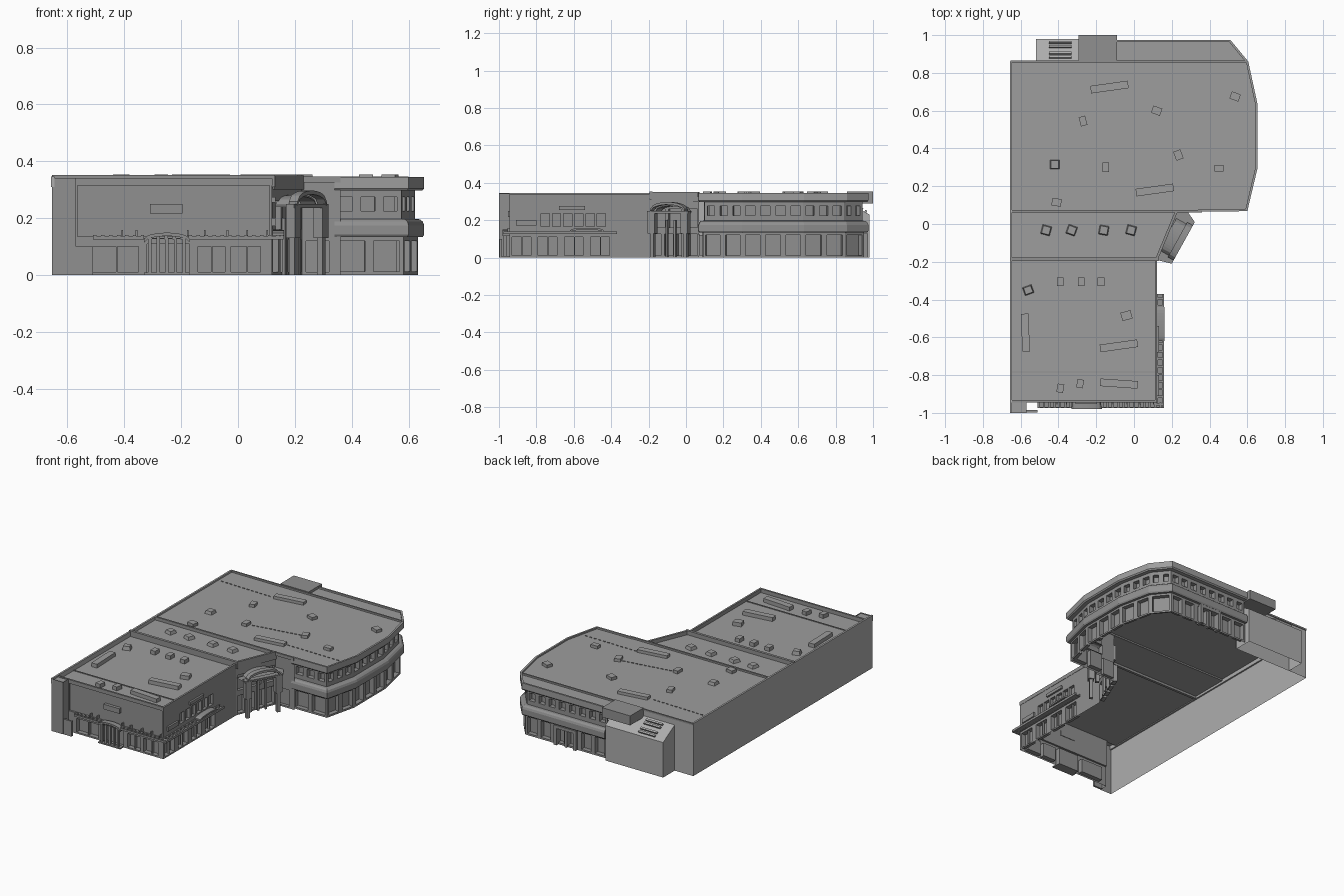
import bpy, bmesh, math
from mathutils import Vector, Matrix

if "Cube" in bpy.data.objects:
    bpy.data.objects.remove(bpy.data.objects["Cube"])


def make(name, verts, faces):
    me = bpy.data.meshes.new(name)
    me.from_pydata([tuple(v) for v in verts], [], faces)
    ob = bpy.data.objects.new(name, me)
    bpy.context.collection.objects.link(ob)
    return ob


def boxes(name, items):
    """Each item: (cx, cy, z0, w, d, h, rotation degrees, top taper)."""
    V, F = [], []
    for cx, cy, z0, w, d, h, rot, taper in items:
        m = Matrix.Translation((cx, cy, z0)) @ Matrix.Rotation(math.radians(rot), 4, 'Z')
        i = len(V)
        for z, k in ((0, .5), (h, .5 * taper)):
            V += [m @ Vector((sx * w * k, sy * d * k, z)) for sx, sy in ((-1, -1), (1, -1), (1, 1), (-1, 1))]
        F += [(i + 3, i + 2, i + 1, i), (i + 4, i + 5, i + 6, i + 7)]
        F += [(i + k, i + (k + 1) % 4, i + 4 + (k + 1) % 4, i + 4 + k) for k in range(4)]
    return make(name, V, F)


def span(x0, x1, y0, y1, z0, z1):
    return ((x0 + x1) / 2, (y0 + y1) / 2, z0, x1 - x0, y1 - y0, z1 - z0, 0, 1)


def facade(name, p0, p1, z0, z1, wins=()):
    """Wall sheet, interior on the left; wins: (u0, u1, z0, z1, depth) recesses."""
    p0, p1 = Vector(p0), Vector(p1)
    d = (p1 - p0).normalized()
    n = Vector((d.y, -d.x))
    us = sorted({0, (p1 - p0).length, *[w[0] for w in wins], *[w[1] for w in wins]})
    zs = sorted({z0, z1, *[w[2] for w in wins], *[w[3] for w in wins]})
    V, F = [], []

    def quad(*pts):
        i = len(V)
        for u, z, dep in pts:
            q = p0 + d * u - n * dep
            V.append((q.x, q.y, z))
        F.append((i, i + 1, i + 2, i + 3))
    for a, b in zip(us, us[1:]):
        for c, e in zip(zs, zs[1:]):
            um, zm = (a + b) / 2, (c + e) / 2
            if not any(w[0] < um < w[1] and w[2] < zm < w[3] for w in wins):
                quad((a, c, 0), (b, c, 0), (b, e, 0), (a, e, 0))
    for a, b, c, e, k in wins:
        quad((a, c, k), (b, c, k), (b, e, k), (a, e, k))
        ring = [(a, c), (b, c), (b, e), (a, e)]
        for (u, z), (s, t) in zip(ring, ring[1:] + ring[:1]):
            quad((u, z, 0), (s, t, 0), (s, t, k), (u, z, k))
    return make(name, V, F)


def row(length, n, z0, z1, depth, gap=.02):
    s = length / n
    return [(i * s + gap / 2, (i + 1) * s - gap / 2, z0, z1, depth) for i in range(n)]


def offset(path, dist):
    """Mitred offset of an open path, positive = outward."""
    P = [Vector(p) for p in path]
    N = [Vector(((b - a).y, -(b - a).x)).normalized() for a, b in zip(P, P[1:])]
    out = []
    for i, p in enumerate(P):
        a, b = N[max(i - 1, 0)], N[min(i, len(N) - 1)]
        m = (a + b).normalized()
        out.append(p + m * dist / m.dot(a))
    return out


def sweep(name, path, profile):
    rails = [[(q.x, q.y, z) for q in offset(path, o)] for o, z in profile]
    k = len(path)
    F = [(j * k + i, j * k + i + 1, (j + 1) * k + i + 1, (j + 1) * k + i)
         for j in range(len(rails) - 1) for i in range(k - 1)]
    F += [tuple(j * k + e for j in range(len(rails))) for e in (0, k - 1)]
    return make(name, sum(rails, []), F)


def arch(name, p0, p1, back, z, rise, thick, n=12):
    """Curved slab between two points, extruded by the vector back."""
    p0, p1, back = Vector(p0), Vector(p1), Vector(back)
    V = []
    for i in range(n + 1):
        t = i / n
        h = z + rise * math.sqrt(max(0, 1 - (2 * t - 1) ** 2))
        a = p0.lerp(p1, t)
        b = a + back
        V += [(a.x, a.y, h), (a.x, a.y, h + thick), (b.x, b.y, h + thick), (b.x, b.y, h)]
    F = [(4 * i + k, 4 * i + (k + 1) % 4, 4 * i + 4 + (k + 1) % 4, 4 * i + 4 + k)
         for i in range(n) for k in range(4)]
    return make(name, V, F + [(0, 1, 2, 3), (4 * n, 4 * n + 1, 4 * n + 2, 4 * n + 3)])


def sheet(name, pts, z):
    return make(name, [(p[0], p[1], z) for p in pts], [tuple(range(len(pts)))])


# Rear wing: faceted curved outline with fascia, bulging band and glazing
outline = [(.34, .065), (.6, .068), (.655, .3), (.655, .63), (.605, .86), (.51, .975), (-.09, .975)]
sweep("roof_fascia", outline, [(-.04, .297), (-.006, .297), (0, .305), (0, .345), (-.012, .345), (-.012, .335)])
sweep("floor_band", outline, [(-.04, .133), (-.006, .133), (0, .142), (0, .175), (-.005, .188), (-.015, .196), (-.04, .198)])
for label, off, z0, z1, w0, w1, step in (("lower", -.022, 0, .135, .012, .12, .1), ("upper", -.032, .195, .298, .225, .275, .075)):
    pts = offset(outline, off)
    for a, b in zip(pts, pts[1:]):
        L = (b - a).length
        facade(label + "_glazing", a, b, z0, z1, row(L, max(1, round(L / step)), w0, w1, .03, .03))
facade("inner_corner_wall", (.22, .07), (.36, .07), 0, .345, [(.02, .1, .01, .12, .02)])
sheet("rear_roof", [(-.655, .07), (.34, .07)] + offset(outline, -.012)[1:] + [(-.09, .86), (-.655, .86)], .335)
boxes("rear_parapets", [span(-.655, .36, .062, .074, .325, .346), span(-.655, .6, .855, .865, .335, .346)])
boxes("rear_porch", [span(.12, .14, .93, .972, 0, .13), span(.26, .28, .93, .972, 0, .13),
                     span(.12, .28, .93, .972, .11, .13), span(.19, .205, .93, .965, 0, .11)])

# Side and back walls
facade("left_wall", (-.655, .86), (-.655, -1), 0, .344)
facade("back_wall", (-.09, .86), (-.655, .86), 0, .344)
boxes("left_parapet", [span(-.657, -.645, -1, .86, .31, .346)])

# Service block with sloped roof and grilles, plus stair head
make("service_block", [(x, y, z) for x in (-.52, -.1) for y, z in ((.86, 0), (.98, 0), (.98, .23), (.86, .3))],
     [(0, 1, 2, 3), (4, 5, 6, 7), (1, 2, 6, 5), (2, 3, 7, 6)])
boxes("stair_head", [span(-.295, -.09, .86, 1, .29, .352)])
grilles = boxes("service_grilles", [(-.39, y, 0, .12, .012, .012, 0, 1) for y in (-.045, -.02, .02, .045)])
grilles.matrix_world = Matrix.Translation((0, .92, .265)) @ Matrix.Rotation(-.528, 4, 'X')

# Front wing walls
F0 = -.945
facade("front_wall", (-.57, F0), (.12, F0), 0, .338,
       [(.06, .22, .01, .1, .03), (.25, .4, 0, .11, .03), (.43, .525, .01, .1, .03), (.545, .65, .01, .1, .03),
        (.005, .68, .135, .325, .012)])
side = [(y - F0, y + .1 - F0, .01, .11, .03) for y in (-.93, -.79, -.65, -.51)]
side += [(y - F0, y + .045 - F0, .165, .235, .02) for y in (-.775, -.715, -.655, -.595, -.535, -.475)]
facade("front_wing_side", (.12, F0), (.12, -.19), 0, .338, side)
facade("corner_pier_front", (-.655, -1), (-.57, -1), 0, .342)
facade("corner_pier_side", (-.57, -1), (-.57, F0), 0, .342)
boxes("corner_low_wall", [span(-.57, -.51, -.998, -.985, 0, .1)])
sheet("corner_pier_roof", [(-.655, -1), (-.57, -1), (-.57, F0), (-.655, F0)], .335)
sheet("front_roof", [(-.655, F0), (.12, F0), (.12, -.18), (-.655, -.18)], .315)
boxes("front_parapets", [span(-.655, .12, F0, F0 + .012, .315, .34), span(.11, .122, F0, -.19, .315, .34),
                         span(-.655, .12, -.785, -.78, .315, .32)])
boxes("wall_panels", [span(-.31, -.195, F0 - .008, F0 + .015, .217, .25), span(.12, .132, -.68, -.54, .255, .275),
                      span(.12, .132, -.91, -.8, .172, .2)])
boxes("window_mullions", [span(.1, .115, y, y + .006, .01, .11) for y in (-.88, -.74, -.6, -.46)] +
      [span(x, x + .006, F0 + .005, F0 + .025, .01, .1) for x in (-.43, -.095, .03)])

# Trellis canopy round the front wing
tr = [span(-.51, -.33, -.975, -.968, .125, .138), span(-.17, .16, -.975, -.968, .125, .138),
      span(.15, .16, -.975, -.37, .125, .14), span(.12, .127, F0, -.37, .125, .14)]
tr += [span(x, x + .012, -.97, F0, .125, .14) for x in [-.51 + .028 * i for i in range(24)]]
tr += [span(.12, .155, y, y + .012, .128, .14) for y in [-.96 + .04 * i for i in range(15)]]
tr += [span(-.51, .155, -.968, F0, .126, .13), span(.12, .155, -.96, -.37, .126, .13)]
tr += [span(x, x + .006, F0 - .01, F0 + .012, .138, .158) for x in (-.41, -.36, -.18, -.12, -.04, .03, .1)]
boxes("trellis_canopy", tr)
arch("side_canopy_arch", (.162, -.62), (.162, -.44), (-.04, 0), .137, .012, .01)

# Front entry
arch("entry_arch", (-.33, -.98), (-.17, -.98), (.0, .035), .115, .022, .012)
boxes("entry_columns", [span(x - .006, x + .006, -.975, -.96, 0, .13) for x in (-.31, -.28, -.25, -.22, -.19)] +
      [span(-.33, -.17, -.98, F0, 0, .008)])

# Middle link
facade("link_wall", (.12, -.19), (.225, .07), 0, .346,
       row(.28, 4, .01, .125, .03) + row(.28, 3, .16, .26, .02))
sheet("link_roof", [(-.655, -.18), (.125, -.18), (.225, .07), (-.655, .07)], .325)
boxes("link_parapet", [span(-.655, .13, -.195, -.178, .31, .352), (.174, -.055, .3, .27, .014, .05, 67.5, 1)])

# Angled entrance portal, joined to the link by a ceiling
A, B = Vector((.2, -.21)), Vector((.322, .01))
inward = Vector((-(B - A).y, (B - A).x)).normalized()
ang = math.degrees(math.atan2((B - A).y, (B - A).x))
pil = []
for t in (.1, .9):
    c = A.lerp(B, t) + inward * .02
    pil += [(c.x, c.y, 0, .022, .022, .14, ang, 1), (c.x, c.y, .13, .042, .036, .12, ang, 1)]
for t in (.3, .5, .7):
    c = A.lerp(B, t) + inward * .085
    pil.append((c.x, c.y, 0, .012, .012, .2, ang, 1))
c = A.lerp(B, .5) + inward * .02
pil.append((c.x, c.y, .235, .25, .034, .014, ang, 1))
boxes("portal_pillars", pil)
arch("portal_arch", A.lerp(B, .08), A.lerp(B, .92), inward * .035, .245, .038, .014)
arch("portal_vault", A.lerp(B, .12) + inward * .035, A.lerp(B, .88) + inward * .035, inward * .06, .24, .035, .006)
sheet("portal_ceiling", [A, B, (.28, .07), (.225, .07), (.12, -.19)], .245)

# Rooftop equipment: (x, y, width, depth, rotation)
rear = [(-.27, .545, .035, .05, 15), (.12, .6, .05, .04, -20), (.535, .675, .05, .04, -20), (-.42, .315, .05, .05, 0),
        (-.15, .3, .035, .05, 0), (.235, .365, .04, .05, 20), (.45, .295, .05, .035, 0), (-.41, .115, .05, .04, -10),
        (-.13, .725, .2, .04, 8), (.11, .18, .2, .04, 8)]
link = [(x, -.033, .05, .05, r) for x, r in ((-.465, -15), (-.33, -20), (-.16, -10), (-.015, -15))]
front = [(-.56, -.35, .05, .045, 20), (-.39, -.305, .035, .045, 0), (-.28, -.305, .035, .045, 0),
         (-.175, -.305, .035, .045, 0), (-.04, -.485, .055, .045, 15), (-.575, -.575, .2, .04, 92), (-.08, -.645, .2, .04, 8),
         (-.39, -.87, .035, .045, -10), (-.285, -.845, .035, .045, -10), (-.08, -.845, .2, .04, -4)]
for label, units, z, h in (("rear", rear, .335, .019), ("link", link, .325, .02), ("front", front, .315, .025)):
    boxes(label + "_roof_units", [(x, y, z, w, d, h, r, .8 if abs(w - d) < .008 else 1) for x, y, w, d, r in units])

# Dashed roof pipes
pipes = []
for x0, y0, x1, y1 in ((-.63, .715, -.25, .705), (-.12, .31, .21, .365), (.21, .205, .6, .2)):
    for i in range(12):
        t = (i + .5) / 12
        pipes.append((x0 + (x1 - x0) * t, y0 + (y1 - y0) * t, .335, .016, .004, .004,
                      math.degrees(math.atan2(y1 - y0, x1 - x0)), 1))
boxes("roof_pipes", pipes)

# Grey tones, and consistent outward face directions
tones = {}
for key, g in (("roof", .34), ("plain", .42), ("facade", .28)):
    tones[key] = bpy.data.materials.new(key + "_grey")
    tones[key].diffuse_color = (g, g, g, 1)
for ob in bpy.data.objects:
    n = ob.name
    key = "plain" if n.startswith(("left", "back", "service")) else "roof" if "roof" in n else "facade"
    ob.data.materials.append(tones[key])
    bm = bmesh.new()
    bm.from_mesh(ob.data)
    bmesh.ops.remove_doubles(bm, verts=bm.verts, dist=1e-5)
    if len(bm.faces) > 1:
        bmesh.ops.recalc_face_normals(bm, faces=bm.faces)
    bm.to_mesh(ob.data)
    bm.free()

for m in bpy.data.materials:
    if m.users and not m.is_grease_pencil:
        m.use_nodes = True
        m.node_tree.nodes["Principled BSDF"].inputs["Base Color"].default_value = m.diffuse_color
